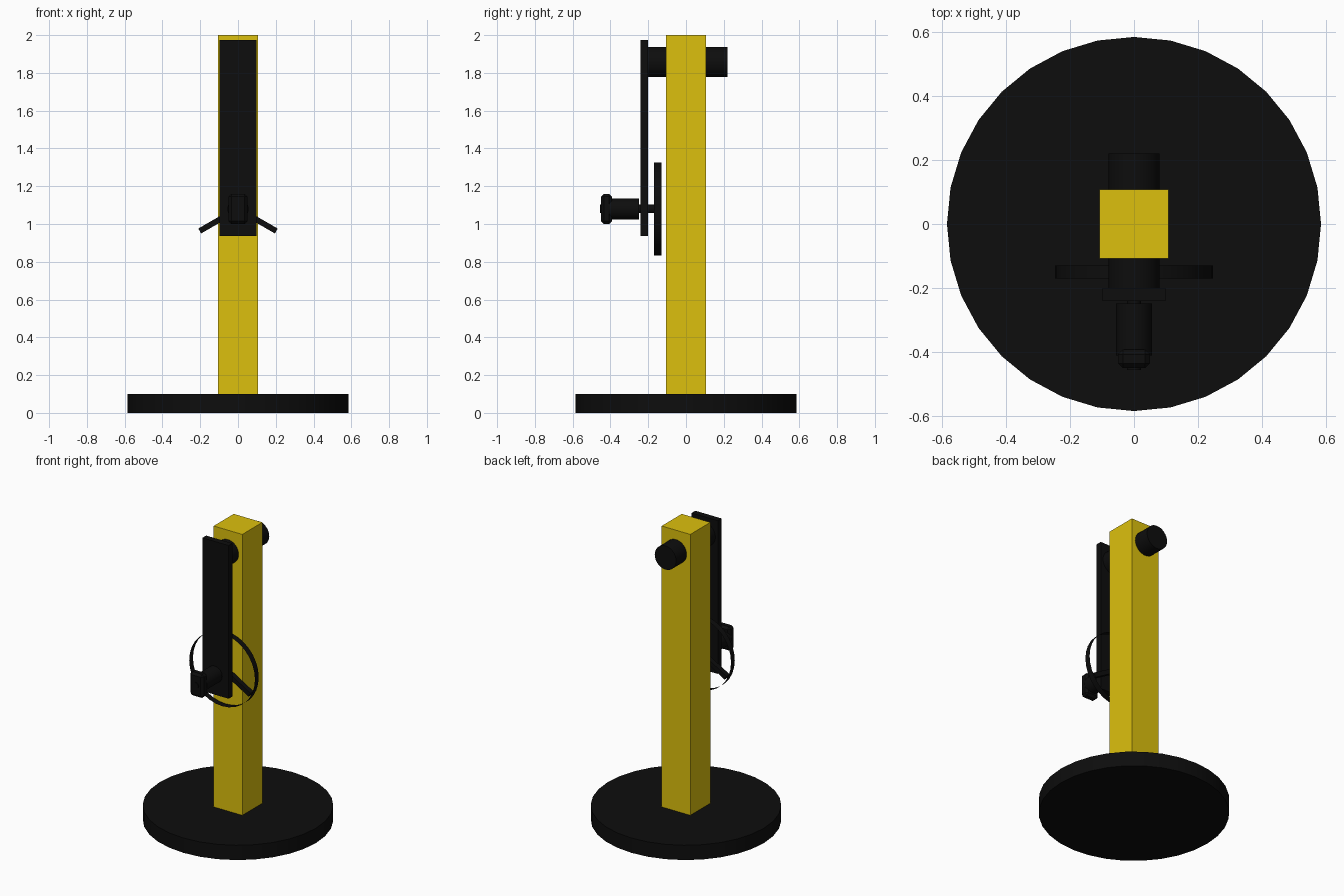
import bpy, bmesh
from math import radians, pi, sin, cos
from mathutils import Matrix, Vector

if "Cube" in bpy.data.objects:
    bpy.data.objects.remove(bpy.data.objects["Cube"])


def material(name, color):
    m = bpy.data.materials.new(name)
    m.diffuse_color = (*color, 1)
    m.use_nodes = True
    m.node_tree.nodes["Principled BSDF"].inputs["Base Color"].default_value = m.diffuse_color
    return m


BLACK = material("black_paint", (0.004, 0.004, 0.004))
YELLOW = material("yellow_paint", (0.72, 0.53, 0.004))


def finish(name, bm, mat, smooth=False):
    me = bpy.data.meshes.new(name)
    bm.to_mesh(me)
    bm.free()
    ob = bpy.data.objects.new(name, me)
    bpy.context.collection.objects.link(ob)
    me.materials.append(mat)
    if smooth:
        bpy.ops.object.select_all(action='DESELECT')
        ob.select_set(True)
        bpy.context.view_layer.objects.active = ob
        bpy.ops.object.shade_smooth_by_angle(angle=radians(30))
    return ob


def box(name, lo, hi, mat, chamfer=0):
    lo, hi = Vector(lo), Vector(hi)
    bm = bmesh.new()
    bmesh.ops.create_cube(bm, size=1, matrix=Matrix.Translation((lo + hi) / 2)
                          @ Matrix.Diagonal((*(hi - lo), 1)))
    if chamfer:
        bmesh.ops.bevel(bm, geom=bm.edges[:], offset=chamfer, segments=1,
                        affect='EDGES', profile=0.5)
    return finish(name, bm, mat)


def y_rod(name, radius, y0, y1, z, mat, caps=True):
    bm = bmesh.new()
    bmesh.ops.create_cone(bm, cap_ends=caps, segments=32, radius1=radius,
                          radius2=radius, depth=y1 - y0,
                          matrix=Matrix.Translation((0, (y0 + y1) / 2, z))
                          @ Matrix.Rotation(pi / 2, 4, 'X'))
    return finish(name, bm, mat, True)


# Round base
bm = bmesh.new()
bmesh.ops.create_cone(bm, cap_ends=True, segments=32, radius1=0.584,
                      radius2=0.584, depth=0.1,
                      matrix=Matrix.Translation((0, 0, 0.05)))
finish("base", bm, BLACK, True)

# Square post
box("post", (-0.107, -0.107, 0.1), (0.107, 0.107, 2.0), YELLOW)

# Pivot through the post and hanging arm
y_rod("pivot", 0.08, -0.22, 0.22, 1.857, BLACK)
box("arm", (-0.098, -0.24, 0.937), (0.098, -0.2, 1.973), BLACK)

# Wheel: open thin rim with three spokes
WZ = 1.08
y_rod("wheel_rim", 0.246, -0.17, -0.13, WZ, BLACK, caps=False)
bm = bmesh.new()
for a in (90, 210, 330):
    d = radians(a)
    bmesh.ops.create_cube(bm, size=1, matrix=Matrix.Translation(
        (0.116 * cos(d), -0.15, WZ + 0.116 * sin(d)))
        @ Matrix.Rotation(-d, 4, 'Y') @ Matrix.Diagonal((0.236, 0.034, 0.03, 1)))
finish("wheel_spokes", bm, BLACK)

# Axle, grip and chamfered handle
y_rod("axle", 0.022, -0.456, -0.135, WZ, BLACK)
y_rod("grip", 0.056, -0.41, -0.248, WZ, BLACK)
box("handle", (-0.05, -0.45, 1.0), (0.05, -0.392, 1.16), BLACK, 0.015)
